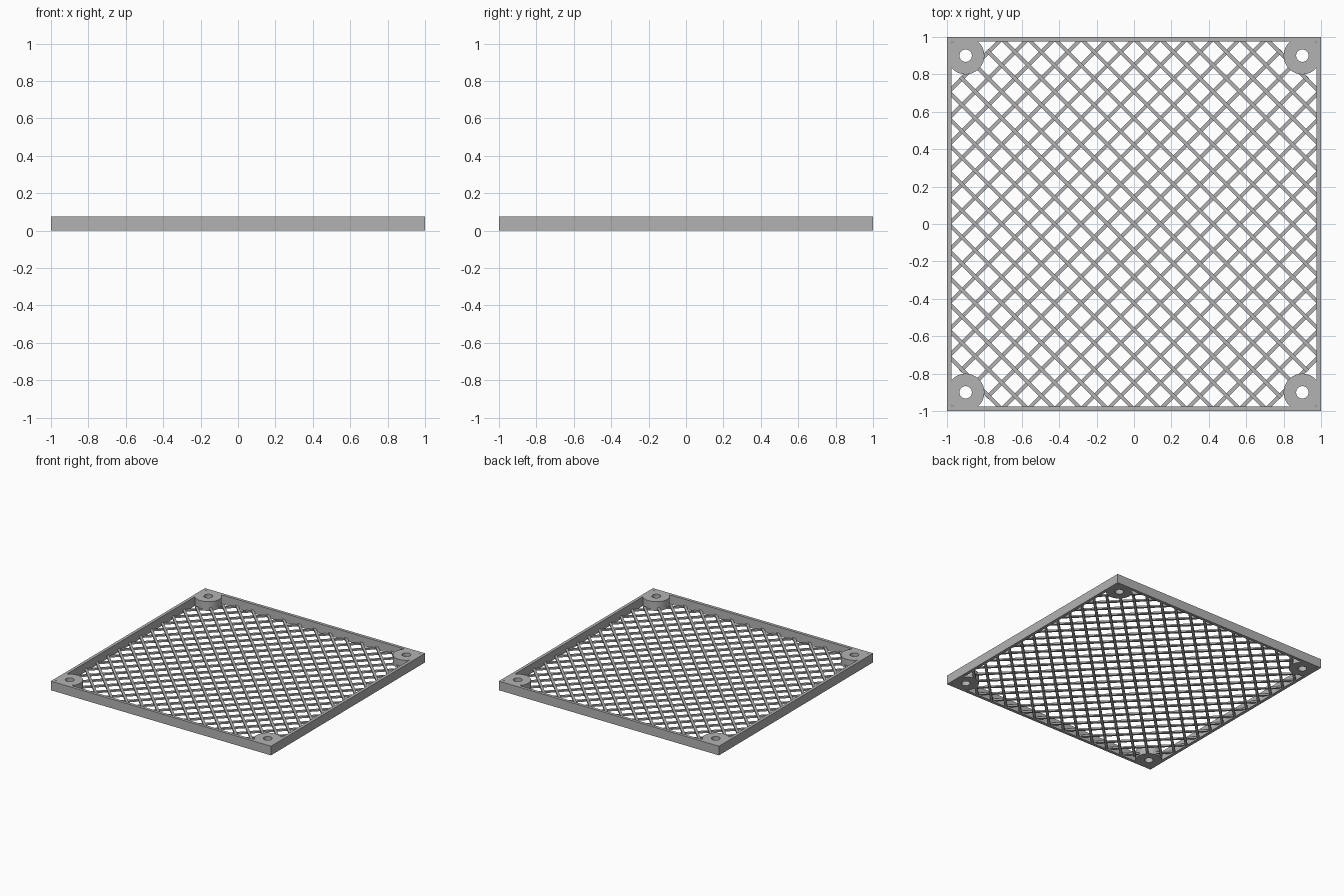
import bpy, bmesh, math
from mathutils import Matrix, Vector

HEIGHT, WALL, INNER = 0.075, 0.025, 0.975
PITCH, BAR, LAYER = 0.1, 0.02, 0.0125

if "Cube" in bpy.data.objects:
    bpy.data.objects.remove(bpy.data.objects["Cube"], do_unlink=True)

grey = bpy.data.materials.new("light grey")
grey.use_nodes = True
grey.diffuse_color = (0.45, 0.45, 0.45, 1)
grey.node_tree.nodes["Principled BSDF"].inputs["Base Color"].default_value = grey.diffuse_color


def add_object(name, bm):
    bmesh.ops.recalc_face_normals(bm, faces=bm.faces)
    mesh = bpy.data.meshes.new(name)
    bm.to_mesh(mesh)
    bm.free()
    mesh.materials.append(grey)
    obj = bpy.data.objects.new(name, mesh)
    bpy.context.collection.objects.link(obj)
    return obj


def extruded_ring(name, outer, inner, height):
    """Upright band between two matching outlines."""
    bm = bmesh.new()
    loops = [[bm.verts.new((x, y, z)) for x, y in pts]
             for pts, z in ((outer, 0), (outer, height), (inner, height), (inner, 0))]
    count = len(outer)
    for a, b in zip(loops, loops[1:] + loops[:1]):
        for i in range(count):
            j = (i + 1) % count
            bm.faces.new((a[i], a[j], b[j], b[i]))
    return add_object(name, bm)


def outline(radius, sides, cx=0, cy=0, turn=0):
    angles = [turn + math.tau * i / sides for i in range(sides)]
    return [(cx + radius * math.cos(a), cy + radius * math.sin(a)) for a in angles]


# Square rim
root2 = math.sqrt(2)
extruded_ring("rim", outline(root2, 4, turn=math.pi / 4),
              outline(INNER * root2, 4, turn=math.pi / 4), HEIGHT)

# Corner screw bosses
for side, sx in (("left", 1), ("right", -1)):
    for end, sy in (("front", -1), ("back", 1)):
        boss = extruded_ring(f"{end}_{side}_boss", outline(0.1, 48, sx * 0.9, sy * 0.9),
                             outline(0.033, 48, sx * 0.9, sy * 0.9), HEIGHT)
        boss.data.shade_smooth()
        boss.data.set_sharp_from_angle(angle=math.radians(30))


# Diagonal mesh, one layer per direction, trimmed to the rim and the bosses
def mesh_layer(name, direction, z):
    bm = bmesh.new()
    along = Vector((1, direction, 0)).normalized()
    across = Vector((-along.y, along.x, 0))
    turn = Matrix.Rotation(direction * math.pi / 4, 4, "Z")
    for i in range(-14, 15):
        place = Matrix.Translation(across * i * PITCH + Vector((0, 0, z + LAYER / 2)))
        bmesh.ops.create_cube(bm, size=1, matrix=place @ turn @ Matrix.Diagonal((4, BAR, LAYER, 1)))
    for normal in ((1, 0, 0), (-1, 0, 0), (0, 1, 0), (0, -1, 0)):
        bmesh.ops.bisect_plane(bm, geom=bm.verts[:] + bm.edges[:] + bm.faces[:],
                               plane_co=Vector(normal) * (INNER + 0.005),
                               plane_no=normal, clear_outer=True)
    # Drop the bars that would cross the screw holes
    for sx in (1, -1):
        for sy in (1, -1):
            cut = Vector((sx, sy, 0)).normalized()
            if abs(cut.dot(along)) > 0.5:
                geom = bm.verts[:] + bm.edges[:] + bm.faces[:]
                bmesh.ops.bisect_plane(bm, geom=geom, plane_co=cut * (0.9 * root2 - 0.06),
                                       plane_no=cut, clear_outer=True)
            else:
                hidden = [v for v in bm.verts if v.co.dot(cut) > 0.9 * root2 - 0.06]
                bmesh.ops.delete(bm, geom=hidden, context="VERTS")
    add_object(name, bm)


mesh_layer("lower_mesh", 1, 0)
mesh_layer("upper_mesh", -1, LAYER)
